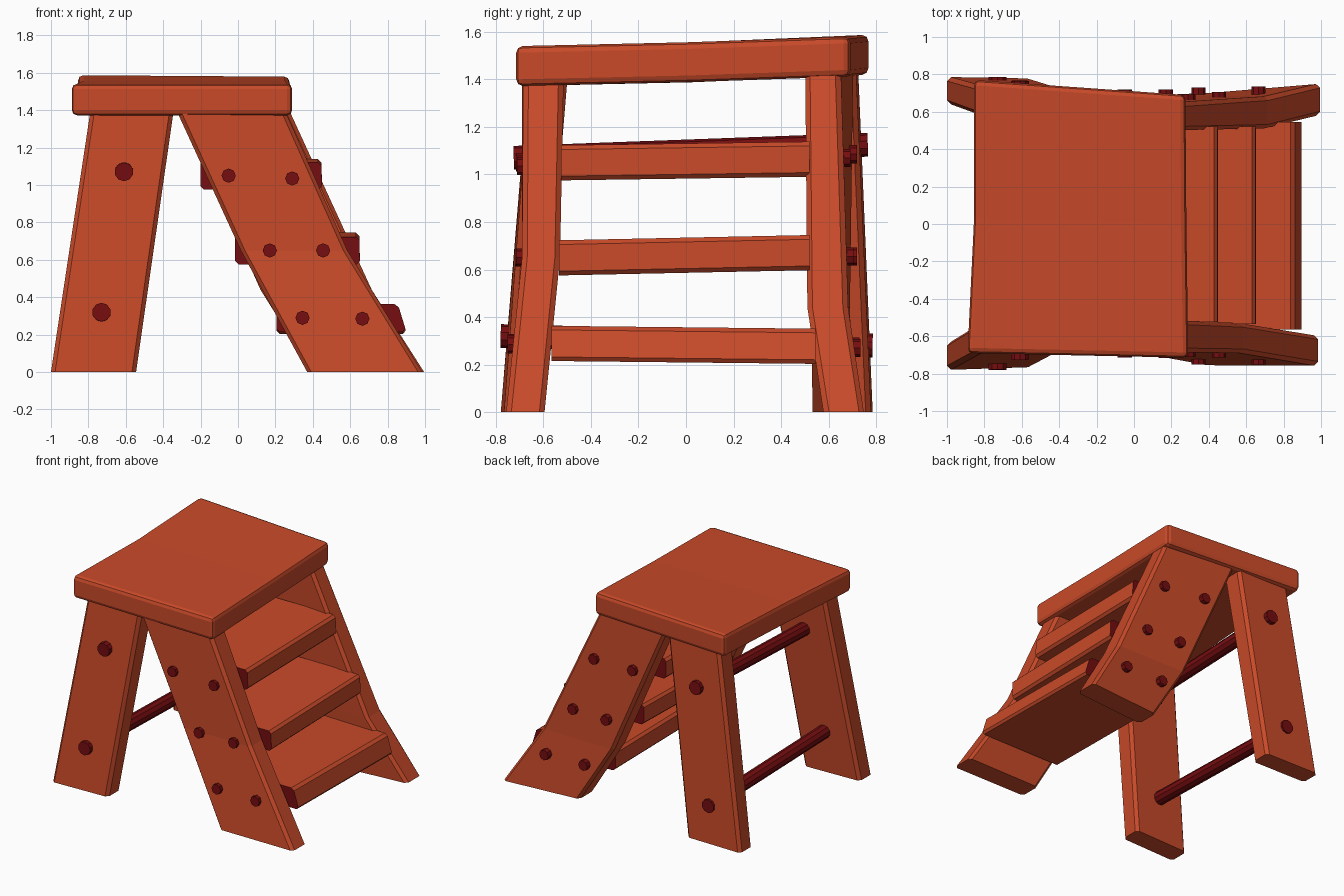
import bpy, bmesh
from mathutils import Vector

if "Cube" in bpy.data.objects:
    bpy.data.objects.remove(bpy.data.objects["Cube"])


def material(name, rgb):
    m = bpy.data.materials.new(name)
    m.diffuse_color = (*rgb, 1)
    m.use_nodes = True
    m.node_tree.nodes["Principled BSDF"].inputs["Base Color"].default_value = m.diffuse_color
    return m


WOOD = material("orange red wood", (0.58, 0.068, 0.022))
DARK = material("dark red wood", (0.18, 0.004, 0.005))


def chamfer(quad, c):
    """Cut the four corners of a section, giving eight points."""
    pts = []
    for i, p in enumerate(quad):
        for q in (quad[i - 1], quad[(i + 1) % 4]):
            pts.append(p + (q - p).normalized() * c)
    return pts


def loft(name, sections, c=0.0, dark_ends=False):
    """Skin a row of four-cornered sections into a closed plank."""
    bm = bmesh.new()
    rings = []
    for s in sections:
        quad = [Vector(p) for p in s]
        rings.append([bm.verts.new(p) for p in (chamfer(quad, c) if c else quad)])
    n = len(rings[0])
    for a, b in zip(rings, rings[1:]):
        for i in range(n):
            j = (i + 1) % n
            bm.faces.new((a[i], a[j], b[j], b[i]))
    for ring in (rings[0], rings[-1]):
        bm.faces.new(ring).material_index = int(dark_ends)
    bmesh.ops.recalc_face_normals(bm, faces=bm.faces)
    me = bpy.data.meshes.new(name)
    bm.to_mesh(me)
    bm.free()
    me.materials.append(WOOD)
    me.materials.append(DARK)
    ob = bpy.data.objects.new(name, me)
    bpy.context.collection.objects.link(ob)
    return ob


def rod(name, a, b, r, sides):
    """Straight peg from point a to point b."""
    a, b = Vector(a), Vector(b)
    bpy.ops.mesh.primitive_cylinder_add(vertices=sides, radius=r, depth=(b - a).length,
                                        location=(a + b) / 2)
    ob = bpy.context.object
    ob.name = name
    ob.rotation_euler = (b - a).to_track_quat('Z', 'Y').to_euler()
    ob.data.materials.append(DARK)


def plank(name, rows):
    """Rows: z, rear x, front x, rear (outer, inner) y, front (outer, inner) y."""
    loft(name, [((xa, ra[0], z), (xb, fa[0], z), (xb, fa[1], z), (xa, ra[1], z))
                for z, xa, xb, ra, fa in rows], 0.022)


# Seat: slightly warped slab, creased across the middle
seat_rows = []
for (xl, yl, zl), (xr, yr, zr) in (((-0.89, -0.69, 1.54), (0.29, -0.715, 1.54)),
                                   ((-0.855, 0.03, 1.556), (0.28, 0, 1.556)),
                                   ((-0.855, 0.77, 1.588), (0.275, 0.69, 1.58))):
    seat_rows.append(((xl, yl, zl), (xr, yr, zr), (xr, yr, zr - 0.168), (xl, yl, zl - 0.168)))
seat = loft("seat", seat_rows)
bev = seat.modifiers.new("bevel", 'BEVEL')
bev.width, bev.segments, bev.limit_method, bev.angle_limit = 0.028, 2, 'ANGLE', 0.6

# Rear legs
plank("rear_leg_near", [(0, -1.0, -0.545, (-0.78, -0.63), (-0.765, -0.615)),
                        (1.39, -0.79, -0.345, (-0.665, -0.5), (-0.66, -0.5))])
plank("rear_leg_far", [(0, -1.0, -0.55, (0.786, 0.64), (0.778, 0.63)),
                       (1.44, -0.78, -0.345, (0.725, 0.56), (0.715, 0.55))])

# Stair side boards, bent part way down
plank("stair_side_near", [(0, 0.37, 0.985, (-0.755, -0.6), (-0.757, -0.595)),
                          (0.65, 0.015, 0.585, (-0.69, -0.53), (-0.69, -0.53)),
                          (1.39, -0.325, 0.255, (-0.69, -0.52), (-0.685, -0.515))])
plank("stair_side_far", [(0, 0.395, 0.995, (0.70, 0.53), (0.75, 0.58)),
                         (0.44, 0.12, 0.715, (0.69, 0.53), (0.682, 0.51)),
                         (1.43, -0.32, 0.26, (0.705, 0.55), (0.65, 0.5))])

# Steps: back x, lower front x, upper front x, near z, far z, near y, far y
for i, (xb, xl, xu, zn, zf, yn, yf) in enumerate((
        (0.205, 0.9, 0.855, 0.215, 0.203, -0.565, 0.545),
        (-0.015, 0.652, 0.648, 0.575, 0.597, -0.535, 0.52),
        (-0.2, 0.45, 0.445, 0.975, 0.99, -0.525, 0.52))):
    loft(f"step_{i + 1}", [((xb, y, z), (xl, y, z), (xu, y, z + 0.148), (xb, y, z + 0.148))
                           for y, z in ((yn, zn), (yf, zf))], 0.018, True)

# Round rails between the rear legs
rod("upper_rail", (-0.61, -0.725, 1.07), (-0.61, 0.765, 1.125), 0.05, 10)
rod("lower_rail", (-0.73, -0.78, 0.32), (-0.73, 0.785, 0.28), 0.05, 10)

# Pegs on the stair sides: x, z, near y, far y, far height offset
for i, (x, z, yn, yf, dz) in enumerate((
        (-0.05, 1.05, -0.715, 0.72, 0.035), (0.29, 1.035, -0.712, 0.692, 0.035),
        (0.17, 0.65, -0.717, 0.72, 0.005), (0.455, 0.65, -0.715, 0.705, 0.005),
        (0.345, 0.29, -0.752, 0.73, -0.015), (0.665, 0.285, -0.752, 0.735, -0.015))):
    rod(f"near_peg_{i + 1}", (x, yn, z), (x, yn + 0.1, z), 0.038, 8)
    rod(f"far_peg_{i + 1}", (x, yf, z + dz), (x, yf - 0.1, z + dz), 0.038, 8)
